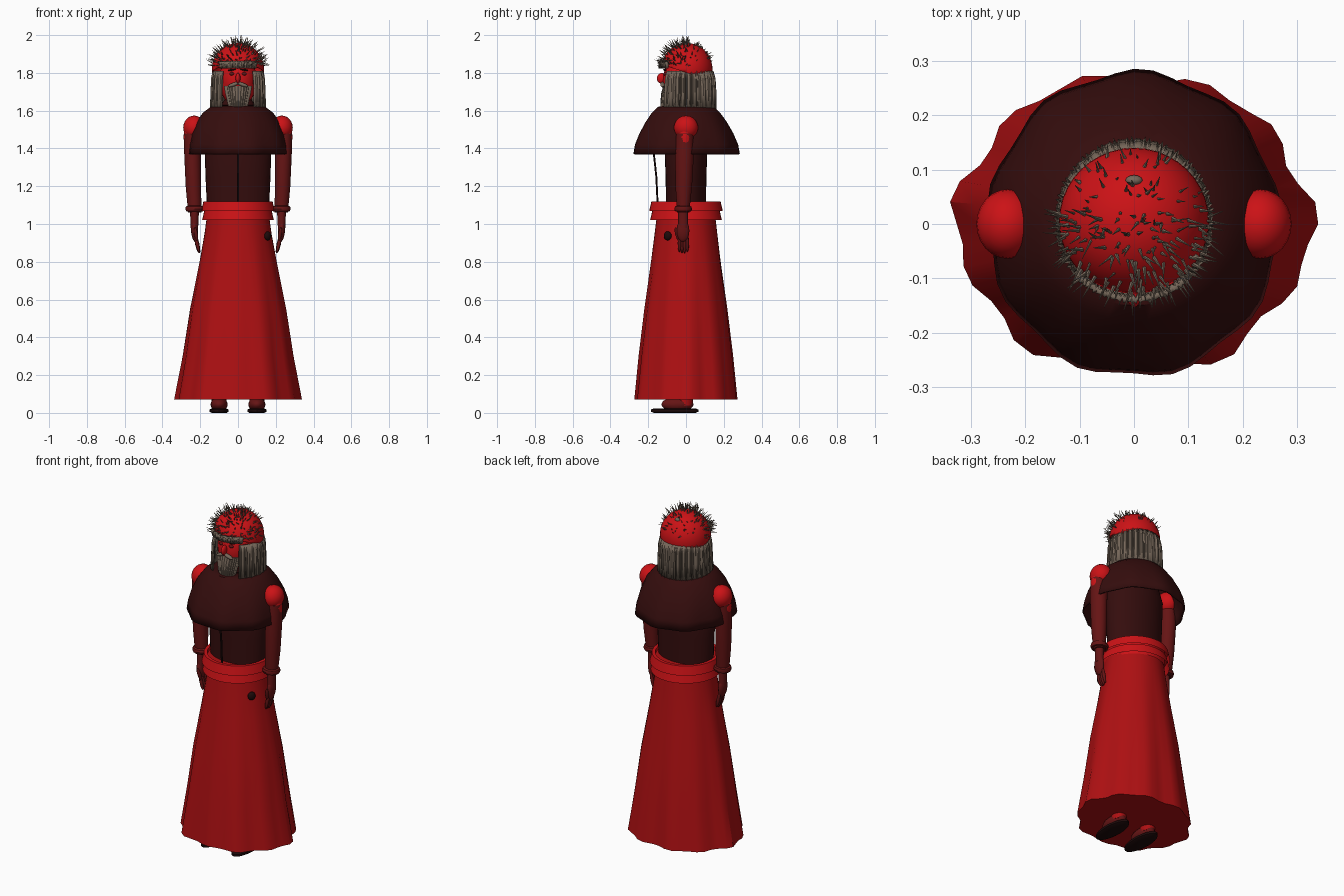
import bpy, bmesh, math, random
from mathutils import Vector, Matrix

if "Cube" in bpy.data.objects:
    bpy.data.objects.remove(bpy.data.objects["Cube"])

random.seed(4)


def mat(name, c):
    m = bpy.data.materials.new(name)
    m.diffuse_color = (*c, 1)
    m.use_nodes = True
    m.node_tree.nodes["Principled BSDF"].inputs["Base Color"].default_value = m.diffuse_color
    return m


RED = mat("red_cloth", (0.42, 0.005, 0.006))
BRIGHT = mat("bright_red", (0.6, 0.006, 0.008))
SLEEVE = mat("dark_red", (0.13, 0.007, 0.007))
DARK = mat("near_black_red", (0.035, 0.004, 0.004))
BLACK = mat("black", (0.012, 0.003, 0.003))
HAIR = mat("grey_brown_hair", (0.18, 0.135, 0.1))


def finish(name, bm, m, smooth=35):
    me = bpy.data.meshes.new(name)
    bmesh.ops.recalc_face_normals(bm, faces=bm.faces)
    bm.to_mesh(me)
    bm.free()
    me.materials.append(m)
    o = bpy.data.objects.new(name, me)
    bpy.context.collection.objects.link(o)
    if smooth:
        bpy.ops.object.select_all(action='DESELECT')
        o.select_set(True)
        bpy.context.view_layer.objects.active = o
        bpy.ops.object.shade_smooth_by_angle(angle=math.radians(smooth))
    return o


# stacked elliptical rings: (z, rx, ry, cx, cy)
def loft(name, rings, m, n=32, ripple=None, caps=(True, True), arc=None, smooth=35):
    bm = bmesh.new()
    a0, a1 = arc or (0, math.tau)
    count = n + 1 if arc else n
    rows = []
    for z, rx, ry, cx, cy in rings:
        row = []
        for i in range(count):
            a = a0 + (a1 - a0) * i / n
            k = 1 + (ripple(i, a, z) if ripple else 0)
            row.append(bm.verts.new((cx + rx * k * math.cos(a), cy + ry * k * math.sin(a), z)))
        rows.append(row)
    for r, s in zip(rows, rows[1:]):
        for i in range(n):
            j = (i + 1) % count
            bm.faces.new((r[i], r[j], s[j], s[i]))
    if not arc:
        if caps[0]:
            bm.faces.new(rows[0])
        if caps[1]:
            bm.faces.new(rows[-1])
    return finish(name, bm, m, smooth)


def ball(name, c, r, m, rot=(0, 0, 0), seg=24):
    bm = bmesh.new()
    bmesh.ops.create_uvsphere(bm, u_segments=seg, v_segments=seg // 2, radius=1)
    o = finish(name, bm, m, 60)
    o.location, o.scale, o.rotation_euler = c, r, rot
    return o


def thicken(o, t):
    s = o.modifiers.new("thickness", 'SOLIDIFY')
    s.thickness = t
    s.offset = -1


# robe skirt with folds that deepen towards the hem
def folds(i, a, z):
    d = max(0, (1.0 - z) / 0.93)
    return d * (0.035 * math.sin(11 * a + 0.6) + 0.025 * math.sin(6 * a + 2))


loft("robe_skirt", [(0.07, .325, .272, 0, 0), (0.3, .285, .25, 0, 0), (0.55, .25, .22, 0, 0),
                    (0.8, .203, .185, 0, 0), (0.95, .177, .166, 0, 0), (1.04, .165, .155, 0, 0)],
     RED, 44, folds)

# sash bands
for name, z, r in (("lower_sash", 1.02, .19), ("upper_sash", 1.068, .195)):
    loft(name, [(z, r, r, 0, 0), (z + .052, r - .012, r - .012, 0, 0),
                (z + .052, .165, .165, 0, 0), (z, .165, .165, 0, 0)],
         BRIGHT, 40, caps=(False, False))
loft("waist_fill", [(1.03, .165, .165, 0, 0), (1.1, .165, .165, 0, 0)], RED, 40)

# torso, hanging front cord and skirt button
loft("torso", [(1.06, .163, .105, 0, 0), (1.25, .172, .108, 0, 0), (1.45, .178, .115, 0, 0),
               (1.56, .14, .10, 0, 0), (1.66, .07, .07, 0, 0)], DARK, 32)
loft("front_cord", [(1.1, .006, .005, 0, -.15), (1.25, .006, .005, 0, -.157),
                    (1.37, .006, .005, 0, -.17), (1.45, .006, .005, 0, -.21)], BLACK, 8)
ball("skirt_button", (.157, -.097, .937), (.016, .022, .024), BLACK, (0, 0, -.55), 16)

# shoulder cape
cape = loft("shoulder_cape", [(1.37, .268, .28, 0, 0), (1.42, .262, .272, 0, 0), (1.48, .248, .248, 0, 0),
                              (1.54, .222, .215, 0, 0), (1.59, .185, .18, 0, 0), (1.62, .145, .15, 0, 0),
                              (1.63, .08, .09, 0, 0)], DARK, 48,
            lambda i, a, z: .022 * math.sin(9 * a + .5) * max(0, (1.6 - z) / .23), caps=(False, False))
thicken(cape, .008)

# arms, cuffs, hands, shoes
for s, side in ((1, "right"), (-1, "left")):
    ball(side + "_shoulder", (s * .232, 0, 1.51), (.058, .064, .064), BRIGHT)
    ball(side + "_upper_sleeve", (s * .242, -.005, 1.46), (.046, .042, .1), BRIGHT)
    loft(side + "_sleeve", [(1.06, .035, .032, s * .229, -.015), (1.2, .041, .044, s * .236, -.012),
                            (1.38, .044, .05, s * .241, -.008), (1.48, .046, .046, s * .241, -.005)], SLEEVE, 24)
    loft(side + "_cuff", [(1.065, .03, .03, s * .229, -.015), (1.068, .046, .043, s * .229, -.015),
                          (1.08, .05, .047, s * .229, -.015), (1.092, .046, .043, s * .23, -.015),
                          (1.1, .03, .03, s * .23, -.015)], SLEEVE, 24)
    loft(side + "_wrist", [(.98, .02, .027, s * .231, -.015), (1.08, .024, .026, s * .23, -.015)], SLEEVE, 16)
    ball(side + "_palm", (s * .23, -.016, .965), (.019, .034, .06), SLEEVE, (0, s * .08, 0), 16)
    for f in range(4):
        ball(side + "_finger", (s * (.217 - .003 * (f == 1)), -.035 + .014 * f, .893 + .006 * (f in (0, 3))),
             (.01, .009, .05), SLEEVE, (0, s * .22, 0), 12)
    ball(side + "_thumb", (s * .222, -.046, .945), (.01, .011, .04), SLEEVE, (.25, s * .15, 0), 12)
    loft(side + "_sole", [(0, .04, .11, s * .1, -.06), (.006, .05, .125, s * .1, -.06),
                          (.018, .05, .125, s * .1, -.06), (.022, .042, .115, s * .1, -.06)], BLACK, 24)
    ball(side + "_shoe", (s * .1, -.045, .045), (.045, .085, .038), SLEEVE)
    loft(side + "_ankle", [(.04, .04, .045, s * .1, -.01), (.2, .04, .045, s * .1, 0)], RED, 16)

# head and face
ball("head", (0, -.01, 1.76), (.1, .112, .14), BRIGHT, seg=32)
loft("neck", [(1.58, .06, .06, 0, 0), (1.7, .06, .06, 0, 0)], BRIGHT, 20)
ball("nose", (0, -.13, 1.772), (.013, .024, .028), BRIGHT, (-.2, 0, 0), 16)
for s in (1, -1):
    ball("eye", (s * .032, -.11, 1.795), (.014, .01, .009), SLEEVE, seg=16)
    ball("brow", (s * .033, -.112, 1.816), (.022, .009, .005), DARK, (0, s * .15, 0), 12)
    ball("moustache", (s * .024, -.124, 1.738), (.032, .012, .01), HAIR, (0, s * .35, 0), 16)

# skull cap: dome cut by a plane that rises to the forehead
C, R = Vector((0, .005, 1.82)), Vector((.138, .135, .138))
bm = bmesh.new()
bmesh.ops.create_uvsphere(bm, u_segments=40, v_segments=24, radius=1,
                          matrix=Matrix.Translation(C) @ Matrix.Diagonal((*R, 1)))
bmesh.ops.bisect_plane(bm, geom=bm.verts[:] + bm.edges[:] + bm.faces[:], plane_co=(0, 0, 1.802),
                       plane_no=(0, .32, 1), clear_inner=True)
cap = finish("skull_cap", bm, BRIGHT, 60)
thicken(cap, .006)
ball("crown_stub", (0, .08, 1.932), (.016, .01, .012), HAIR, seg=12)


# long hair curtain with strand ridges, open at the face
def strands(i, a, z):
    return .03 * (i % 2) + .018 * math.sin(i * 2.3)


g = math.radians(36)
hair = loft("hair_curtain", [(1.6, .143, .15, 0, .005), (1.7, .14, .147, 0, .007),
                             (1.77, .137, .143, 0, .007), (1.81, .13, .132, 0, .007)],
            HAIR, 180, strands, arc=(-math.pi / 2 + g, math.pi * 1.5 - g), smooth=20)
thicken(hair, .008)
bangs = loft("forehead_fringe", [(1.825, .128, .134, 0, .005), (1.862, .136, .136, 0, .005)], HAIR, 60, strands,
             arc=(-math.pi / 2 - .75, -math.pi / 2 + .75), smooth=20)
thicken(bangs, .01)

# pointed beard
loft("beard", [(1.59, .025, .02, 0, -.105), (1.63, .05, .034, 0, -.1), (1.69, .064, .038, 0, -.092),
               (1.73, .07, .034, 0, -.085)], HAIR, 60, lambda i, a, z: .06 * (i % 2), smooth=20)


# tapered tufts, thrown onto the cap: long at the front, short at the back
def spike(bm, p, d, ln, r):
    q = d.to_track_quat('Z', 'Y').to_matrix().to_4x4()
    bmesh.ops.create_cone(bm, segments=5, cap_ends=True, radius1=r, radius2=.0006, depth=ln,
                          matrix=Matrix.Translation(p + d * (ln / 2 - .006)) @ q)


bm = bmesh.new()
for i in range(300):
    a, h = random.uniform(0, math.tau), random.uniform(.1, 1)
    w = math.sqrt(1 - h * h)
    u = Vector((w * math.cos(a), w * math.sin(a), h))
    front = u.y < .1
    if not front and random.random() < .45:
        continue
    if .1 < u.y and h < .3:
        continue
    p = C + Vector((u.x * R.x, u.y * R.y, u.z * R.z))
    d = (u + Vector([random.uniform(-.4, .4) for _ in range(3)])).normalized()
    ln = random.uniform(.028, .052) if front else random.uniform(.014, .035)
    if d.z > .01:
        ln = min(ln, (2.0 - p.z) / d.z + .006)
    spike(bm, p, d, ln, random.uniform(.0028, .0045))
finish("hair_tufts", bm, HAIR, 0)
